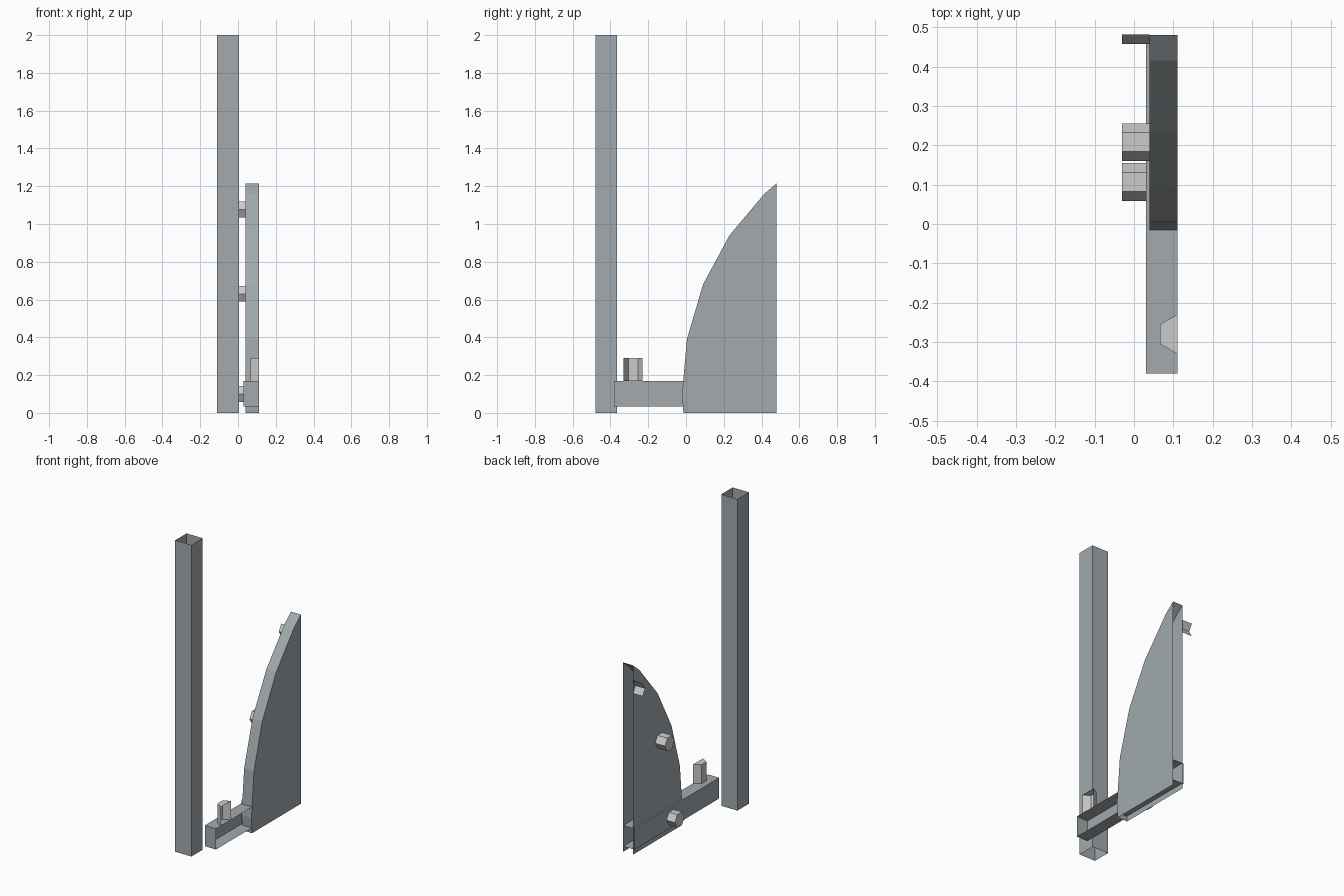
import bpy, bmesh, math

if "Cube" in bpy.data.objects:
    bpy.data.objects.remove(bpy.data.objects["Cube"])


def material(name, color):
    m = bpy.data.materials.new(name)
    m.diffuse_color = (*color, 1)
    m.use_nodes = True
    m.node_tree.nodes["Principled BSDF"].inputs["Base Color"].default_value = m.diffuse_color
    return m


STEEL = material("blue_grey", (0.36, 0.40, 0.42))
PALE = material("light_grey", (0.66, 0.66, 0.66))


def sheet(name, path, axis, lo, hi, mat, closed=False, caps=(), corner=None):
    """Extrude a 2D path along an axis as a thin shell, with optional end caps.
    corner: extra point used only to complete the caps of an open path."""
    def point(p, d):
        c = list(p)
        c.insert(axis, d)
        return c

    bm = bmesh.new()
    rings = [[bm.verts.new(point(p, d)) for p in path] for d in (lo, hi)]
    n = len(path)
    for i in range(n if closed else n - 1):
        j = (i + 1) % n
        bm.faces.new((rings[0][i], rings[0][j], rings[1][j], rings[1][i]))
    for k in caps:
        extra = [bm.verts.new(point(corner, (lo, hi)[k]))] if corner else []
        bm.faces.new(rings[k] + extra)
    bmesh.ops.recalc_face_normals(bm, faces=bm.faces)
    mesh = bpy.data.meshes.new(name)
    bm.to_mesh(mesh)
    bm.free()
    mesh.materials.append(mat)
    ob = bpy.data.objects.new(name, mesh)
    bpy.context.collection.objects.link(ob)
    return ob


def hexagon(u, v, r, first=0, count=6, turn=0):
    return [(u + r * math.cos(math.radians(60 * i + turn)),
             v + r * math.sin(math.radians(60 * i + turn)))
            for i in range(first, first + count)]


# Tall square tube, open at both ends
sheet("post", [(-0.11, -0.48), (0.005, -0.48), (0.005, -0.365), (-0.11, -0.365)],
      2, 0, 2, STEEL, closed=True)

# Curved fin: two side walls and a front strip, open at back and bottom
sheet("fin", [(-0.014, 0), (-0.021, 0.1), (0.005, 0.39), (0.09, 0.68),
              (0.23, 0.94), (0.415, 1.16), (0.48, 1.215)],
      0, 0.04, 0.11, STEEL, caps=(0, 1), corner=(0.48, 0))

# Channel bar, open on the right, closed at the front
sheet("bar", [(0.11, 0.168), (0.03, 0.168), (0.03, 0.035), (0.11, 0.035)],
      1, -0.38, 0.48, STEEL, caps=(0,))

# Hexagonal side pegs
for name, y, z in (("lower_peg", 0.107, 0.10), ("middle_peg", 0.208, 0.63)):
    sheet(name, hexagon(y, z, 0.048), 0, -0.03, 0.04, PALE, closed=True, caps=(0,))

# Cut-off peg at the back edge: only its two front facets remain
sheet("upper_peg", hexagon(0.505, 1.077, 0.048, 2, 3), 0, -0.03, 0.04, PALE)

# Half-hexagon upright peg on the bar
sheet("upright_peg", hexagon(0.11, -0.28, 0.05, 1, 4, 30), 2, 0.168, 0.29, PALE, caps=(1,))
